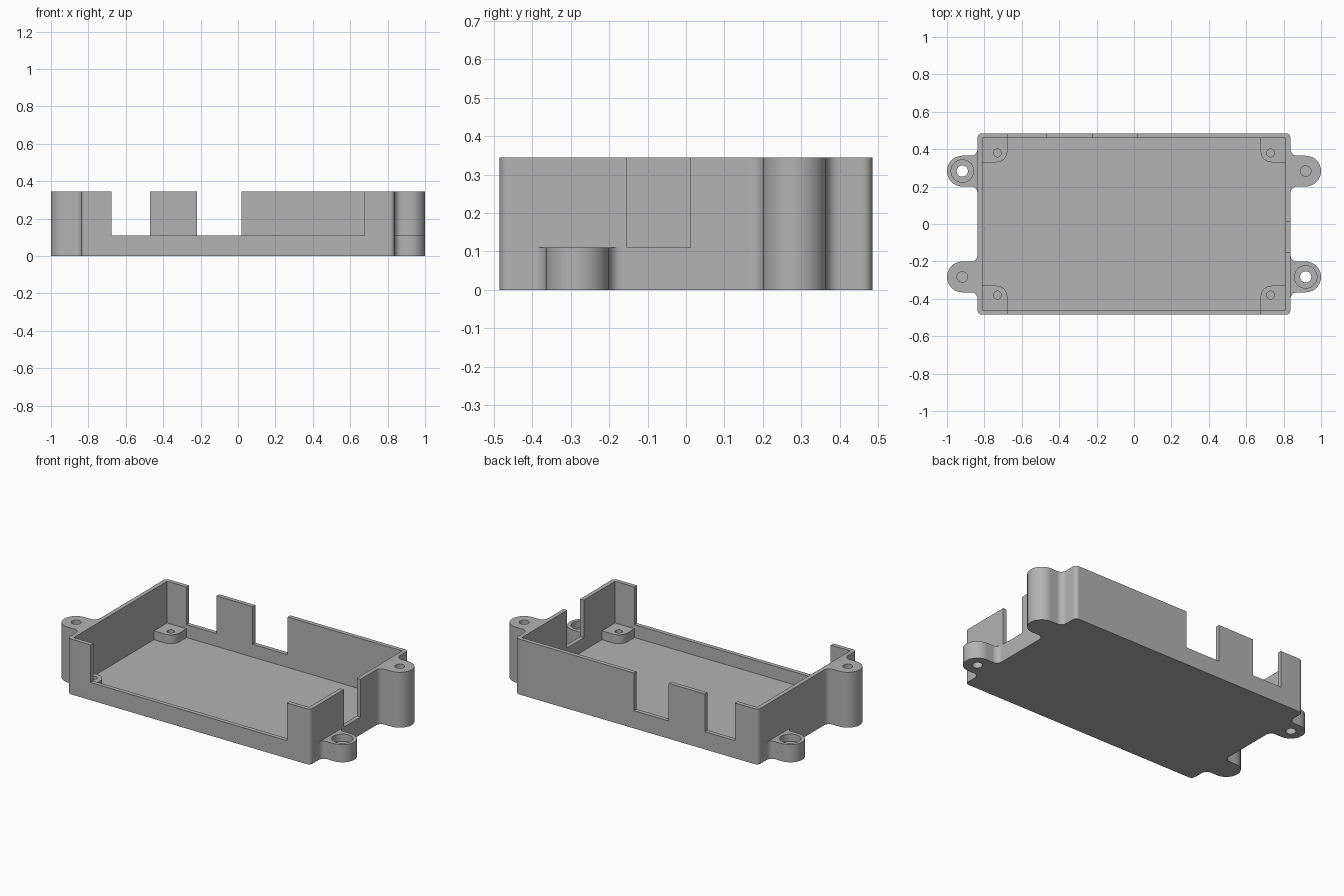
import bpy, bmesh
from math import cos, sin, pi

if "Cube" in bpy.data.objects:
    bpy.data.objects.remove(bpy.data.objects["Cube"], do_unlink=True)

HX, HY, TOP = 0.837, 0.485, 0.345      # outer half sizes and height
WALL, FLOOR, SILL = 0.026, 0.03, 0.11
EAR_X, EAR_Y, EAR_R, FILLET = 0.918, 0.283, 0.082, 0.035

grey = bpy.data.materials.new("plain grey")
grey.use_nodes = True
colour = (0.45, 0.45, 0.45, 1)
grey.diffuse_color = colour
grey.node_tree.nodes["Principled BSDF"].inputs["Base Color"].default_value = colour


def arc(cx, cy, r, start, end, steps=12):
    """Points on an arc, angles in half turns."""
    angles = [pi * (start + (end - start) * i / steps) for i in range(steps + 1)]
    return [(cx + r * cos(a), cy + r * sin(a)) for a in angles]


def prism(name, outline, z0, z1):
    bm = bmesh.new()
    face = bm.faces.new([bm.verts.new((x, y, z0)) for x, y in outline])
    made = bmesh.ops.extrude_face_region(bm, geom=[face])["geom"]
    moved = [v for v in made if isinstance(v, bmesh.types.BMVert)]
    bmesh.ops.translate(bm, verts=moved, vec=(0, 0, z1 - z0))
    bmesh.ops.recalc_face_normals(bm, faces=bm.faces)
    mesh = bpy.data.meshes.new(name)
    bm.to_mesh(mesh)
    bm.free()
    mesh.materials.append(grey)
    obj = bpy.data.objects.new(name, mesh)
    bpy.context.collection.objects.link(obj)
    return obj


def rectangle(x0, x1, y0, y1):
    return [(x0, y0), (x1, y0), (x1, y1), (x0, y1)]


def disc(x, y, r):
    return arc(x, y, r, 0, 2, 40)[:-1]


def activate(obj):
    bpy.ops.object.select_all(action="DESELECT")
    obj.select_set(True)
    bpy.context.view_layer.objects.active = obj


def combine(target, tool, operation):
    """Apply a boolean and discard the tool."""
    tool.hide_render = True
    mod = target.modifiers.new("combine", "BOOLEAN")
    mod.operation, mod.solver, mod.object = operation, "EXACT", tool
    activate(target)
    bpy.ops.object.modifier_apply(modifier=mod.name)
    bpy.data.objects.remove(tool, do_unlink=True)


def cut(target, outline, z0, z1):
    combine(target, prism("cutter", outline, z0, z1), "DIFFERENCE")


def finish(obj):
    activate(obj)
    bpy.ops.object.shade_smooth_by_angle(angle=pi / 6)
    mod = obj.modifiers.new("flat normals", "WEIGHTED_NORMAL")
    mod.keep_sharp = True


# Outer body with slightly rounded upright corners
r = 0.025
body = []
for sx, sy, start in ((1, 1, 0), (-1, 1, 0.5), (-1, -1, 1), (1, -1, 1.5)):
    body += arc(sx * (HX - r), sy * (HY - r), r, start, start + 0.5, 8)
shell = prism("enclosure_shell", body, 0, TOP)

# Mounting ears: rounded tabs blended into the end walls
reach = EAR_R + FILLET
half = arc(HX + FILLET, reach, FILLET, 1, 1.5) + arc(EAR_X, 0, EAR_R, 0.5, 0, 16)
profile = [(HX - 0.012, reach)] + half + [(x, -y) for x, y in reversed(half[:-1])]
profile.append((HX - 0.012, -reach))
for sx in (-1, 1):
    for sy in (-1, 1):
        low = sx != sy
        height = SILL if low else TOP
        outline = [(sx * x, sy * EAR_Y + y) for x, y in profile]
        combine(shell, prism("ear", outline, 0, height), "UNION")
        x, y = sx * EAR_X, sy * EAR_Y
        if low:      # through hole with counterbore
            cut(shell, disc(x, y, 0.03), -0.1, height + 0.1)
            cut(shell, disc(x, y, 0.06), height - 0.045, height + 0.1)
        else:        # blind screw hole
            cut(shell, disc(x, y, 0.028), height - 0.2, height + 0.1)

# Cavity
IX, IY = HX - WALL, HY - WALL
cut(shell, rectangle(-IX, IX, -IY, IY), FLOOR, TOP + 0.1)

# Wall openings: wide front, two at the back, one in the +x end
for x0, x1, y0, y1 in (
    (-0.677, 0.677, -HY - 0.1, -IY + 0.05),
    (-0.677, -0.47, IY - 0.05, HY + 0.1),
    (-0.22, 0.02, IY - 0.05, HY + 0.1),
    (IX - 0.05, HX + 0.1, -0.153, 0.012),
):
    cut(shell, rectangle(x0, x1, y0, y1), SILL, TOP + 0.1)
finish(shell)

# Corner standoffs with screw holes
SX, SY, SR = 0.677, 0.33, 0.06
quarter = arc(SX + SR, SY + SR, SR, 1, 1.5)
corner = [(SX, IY + 0.01)] + quarter + [(IX + 0.01, SY), (IX + 0.01, IY + 0.01)]
for end, sx in (("left", 1), ("right", -1)):
    for side, sy in (("front", -1), ("back", 1)):
        outline = [(sx * x, sy * y) for x, y in corner]
        post = prism(f"standoff_{side}_{end}", outline, FLOOR - 0.01, 0.085)
        cut(post, disc(sx * 0.73, sy * 0.38, 0.021), FLOOR, 0.2)
        finish(post)
